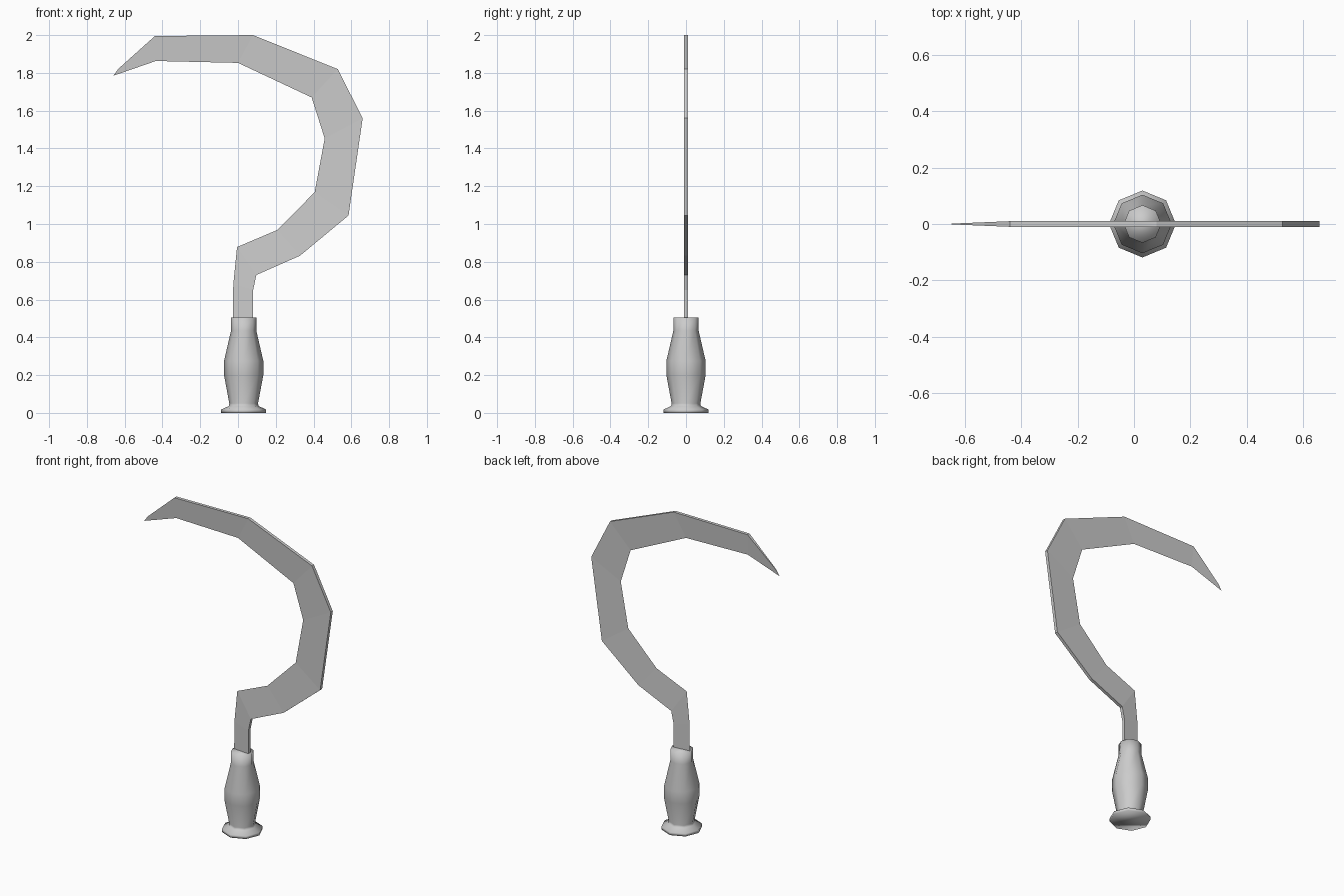
import bpy, bmesh, math

if "Cube" in bpy.data.objects:
    bpy.data.objects.remove(bpy.data.objects["Cube"])


def make_object(name, bm, smooth):
    bmesh.ops.recalc_face_normals(bm, faces=bm.faces)
    for f in bm.faces:
        f.smooth = smooth
    mesh = bpy.data.meshes.new(name)
    bm.to_mesh(mesh)
    bm.free()
    obj = bpy.data.objects.new(name, mesh)
    bpy.context.collection.objects.link(obj)
    return obj


# Handle: eight-sided turned profile (radius, z), corners on the axes
profile = [(0.119, 0.0), (0.119, 0.018), (0.079, 0.036), (0.076, 0.05),
           (0.104, 0.20), (0.104, 0.275), (0.067, 0.435), (0.067, 0.505)]
SIDES, CENTRE_X = 8, 0.03
bm = bmesh.new()
rings = []
for r, z in profile:
    rings.append([bm.verts.new((CENTRE_X + r * math.cos(math.tau * i / SIDES),
                                r * math.sin(math.tau * i / SIDES), z))
                  for i in range(SIDES)])
for low, high in zip(rings, rings[1:]):
    for i in range(SIDES):
        j = (i + 1) % SIDES
        bm.faces.new((low[i], low[j], high[j], high[i]))
bm.faces.new(rings[0])
bm.faces.new(rings[-1])
make_object("handle", bm, True)

# Blade: wedge sections, (spine x, spine z, edge x, edge z, half thickness)
sections = [(0.08, 0.48, -0.027, 0.48, 0.01),
            (0.08, 0.65, -0.025, 0.68, 0.01),
            (0.097, 0.73, -0.005, 0.878, 0.01),
            (0.328, 0.832, 0.207, 0.968, 0.01),
            (0.585, 1.045, 0.406, 1.168, 0.01),
            (0.66, 1.56, 0.459, 1.453, 0.01),
            (0.528, 1.82, 0.39, 1.67, 0.01),
            (0.08, 2.0, 0.0, 1.853, 0.01),
            (-0.44, 1.995, -0.435, 1.863, 0.01),
            (-0.633, 1.822, -0.66, 1.785, 0.002)]
bm = bmesh.new()
tris = [[bm.verts.new((sx, -t, sz)), bm.verts.new((sx, t, sz)),
         bm.verts.new((ex, 0, ez))] for sx, sz, ex, ez, t in sections]
for a, b in zip(tris, tris[1:]):
    for i in range(3):
        j = (i + 1) % 3
        bm.faces.new((a[i], a[j], b[j], b[i]))
bm.faces.new(tris[0])
bm.faces.new(tris[-1])
make_object("blade", bm, False)
